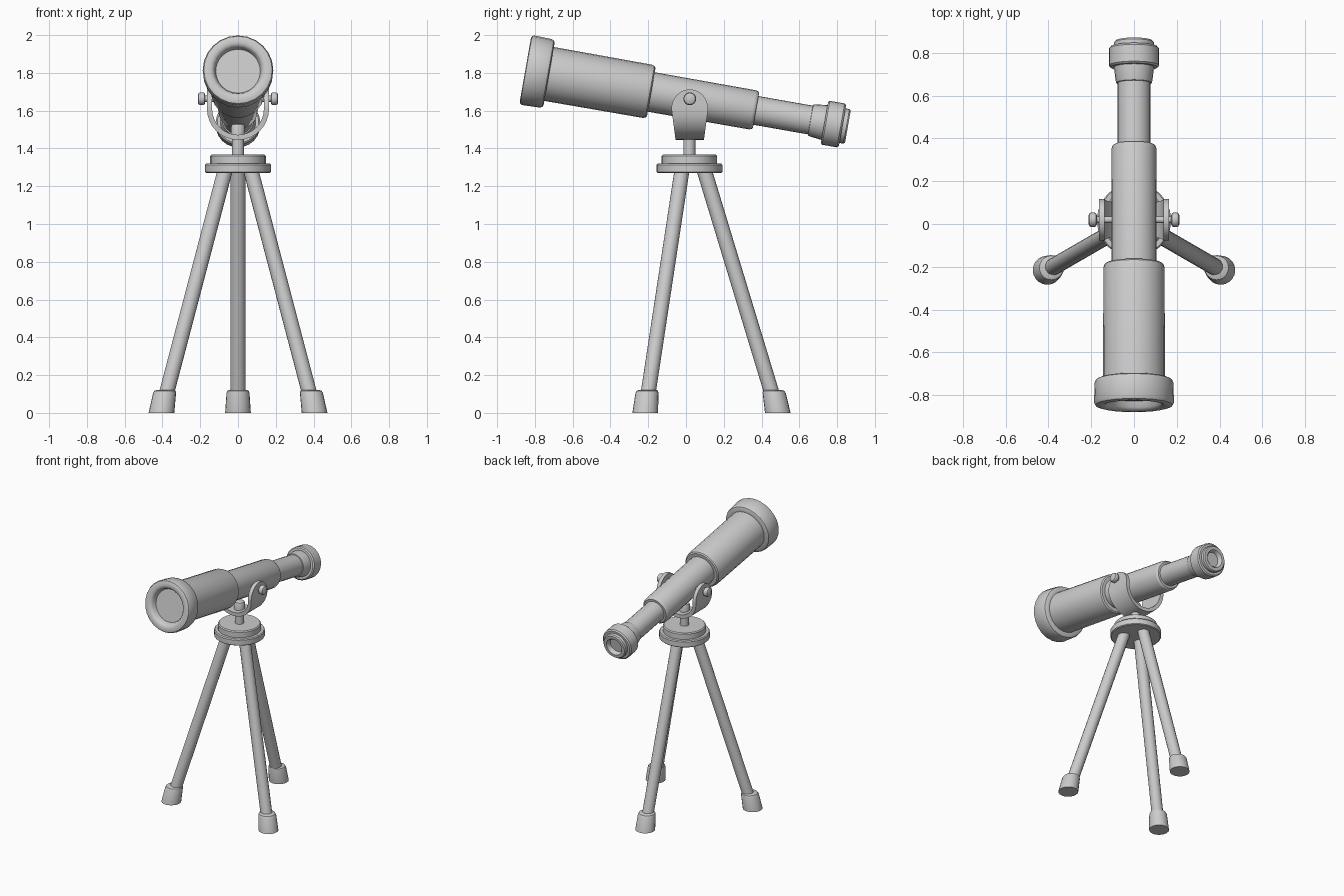
import bpy, bmesh, math
from mathutils import Vector, Matrix

if "Cube" in bpy.data.objects:
    bpy.data.objects.remove(bpy.data.objects["Cube"])

CY = 0.018                                   # y of the central column
PIVOT = Vector((0, 0.02, 1.663))
TILT = math.radians(10)


def finish(name, bm, angle=35):
    bmesh.ops.recalc_face_normals(bm, faces=bm.faces)
    me = bpy.data.meshes.new(name)
    bm.to_mesh(me)
    bm.free()
    ob = bpy.data.objects.new(name, me)
    bpy.context.collection.objects.link(ob)
    bpy.ops.object.select_all(action='DESELECT')
    ob.select_set(True)
    bpy.context.view_layer.objects.active = ob
    bpy.ops.object.shade_smooth_by_angle(angle=math.radians(angle))
    return ob


def loft(name, rings, closed=True):
    """Skin a list of equal-length point rings and cap both ends."""
    bm = bmesh.new()
    rows = [[bm.verts.new(p) for p in ring] for ring in rings]
    n = len(rows[0])
    for a, b in zip(rows, rows[1:]):
        for i in range(n):
            j = (i + 1) % n
            bm.faces.new((a[i], a[j], b[j], b[i]))
    bm.faces.new(rows[0])
    bm.faces.new(rows[-1])
    return finish(name, bm)


def lathe(name, profile, origin, direction, segs=24):
    """Turn (distance, radius) points around an axis."""
    rot = Vector(direction).to_track_quat('Z', 'X').to_matrix()
    rings = [[Vector(origin) + rot @ Vector((r * math.cos(2 * math.pi * i / segs),
                                             r * math.sin(2 * math.pi * i / segs), t))
              for i in range(segs)] for t, r in profile]
    return loft(name, rings)


# telescope body, turned around the tilted axis
AXIS = (0, math.cos(TILT), -math.sin(TILT))
body = {
    "lens_hood": [(-0.84, 0.118), (-0.868, 0.126), (-0.879, 0.134), (-0.884, 0.148), (-0.884, 0.168),
                  (-0.88, 0.181), (-0.868, 0.187), (-0.775, 0.184), (-0.762, 0.179), (-0.756, 0.168),
                  (-0.756, 0.14)],
    "main_tube": [(-0.80, 0.145), (-0.228, 0.143), (-0.214, 0.139), (-0.207, 0.13), (-0.207, 0.10)],
    "middle_tube": [(-0.23, 0.106), (0.338, 0.105), (0.35, 0.101), (0.356, 0.093), (0.356, 0.07)],
    "draw_tube": [(0.33, 0.077), (0.68, 0.077)],
    "eyepiece_collar": [(0.648, 0.075), (0.65, 0.083), (0.66, 0.086), (0.735, 0.095), (0.76, 0.095)],
    "eyepiece_ring": [(0.724, 0.09), (0.724, 0.11), (0.732, 0.118), (0.812, 0.118), (0.821, 0.11),
                      (0.821, 0.08)],
    "eyepiece_cup": [(0.80, 0.093), (0.842, 0.093), (0.85, 0.086), (0.85, 0.064), (0.842, 0.056),
                     (0.805, 0.048)],
}
for name, profile in body.items():
    lathe(name, profile, PIVOT, AXIS)

# U-shaped yoke: a strap with rounded tips and a narrower bottom
R_OUT, THICK, Z_ARC, HALF = 0.164, 0.027, 1.609, 0.097
half_path = []                               # (outer x, outer z, inner x, inner z, half width)
for i in range(9):
    a = math.radians(90 * i / 8)
    s, c = math.sin(a), math.cos(a)
    half_path.append((R_OUT * s, Z_ARC - R_OUT * c, (R_OUT - THICK) * s,
                      Z_ARC - (R_OUT - THICK) * c, HALF - 0.022 * c))
for i in range(1, 9):
    a = math.radians(85 * i / 8)
    z = Z_ARC + 0.104 * math.sin(a)
    half_path.append((R_OUT, z, R_OUT - THICK, z, HALF * math.cos(a)))
path = [(-a, b, -c, d, w) for a, b, c, d, w in reversed(half_path[1:])] + half_path
loft("yoke", [[(xo, PIVOT.y - w, zo), (xo, PIVOT.y + w, zo),
               (xi, PIVOT.y + w, zi), (xi, PIVOT.y - w, zi)] for xo, zo, xi, zi, w in path])

# pivot pins with rounded knobs
for side, sx in (("left", -1), ("right", 1)):
    lathe(f"pivot_pin_{side}", [(0.08, 0.016), (0.185, 0.016)], PIVOT, (sx, 0, 0), 12)
    lathe(f"pivot_knob_{side}", [(0.174, 0.022), (0.178, 0.031), (0.186, 0.034), (0.2, 0.034),
                                 (0.208, 0.03), (0.213, 0.02)], PIVOT, (sx, 0, 0), 16)

# central column
UP = (0, 0, 1)
lathe("stem", [(1.34, 0.032), (1.48, 0.032)], (0, CY, 0), UP, 16)
lathe("stem_bolt", [(1.465, 0.037), (1.515, 0.037), (1.526, 0.032), (1.531, 0.02)], (0, CY, 0), UP, 16)
lathe("upper_plate", [(1.31, 0.147), (1.36, 0.147), (1.367, 0.14)], (0, CY, 0), UP)
lathe("lower_plate", [(1.27, 0.168), (1.275, 0.174), (1.313, 0.174), (1.32, 0.168)], (0, CY, 0), UP)

# tripod legs with slanted rubber feet
for k, where in enumerate(("back", "left", "right")):
    a = math.radians(90 + 120 * k)
    out = Vector((math.cos(a), math.sin(a), 0))
    base = Vector((0, CY, 0))
    low = base + out * 0.447 + Vector((0, 0, 0.07))
    top = base + out * 0.077 + Vector((0, 0, 1.29))
    lathe(f"leg_{where}", [(0, 0.04), ((top - low).length, 0.04)], low, top - low, 16)
    foot = [(0, 0.468, 0.068), (0.105, 0.449, 0.061), (0.117, 0.446, 0.056), (0.122, 0.443, 0.045)]
    loft(f"foot_{where}", [[base + out * d + Vector((r * math.cos(2 * math.pi * i / 20),
                                                    r * math.sin(2 * math.pi * i / 20), z))
                            for i in range(20)] for z, d, r in foot])
